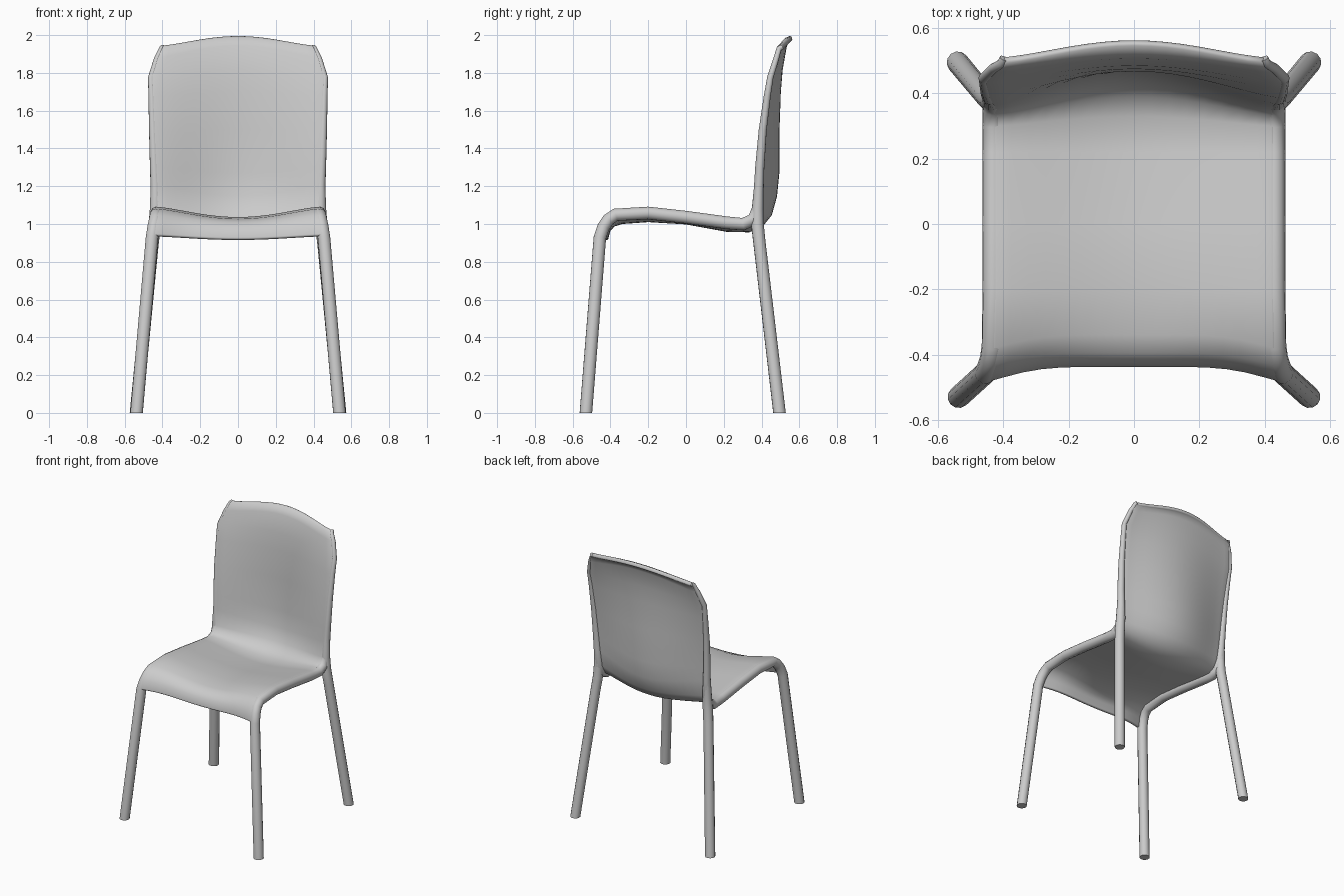
import bpy, bmesh
from mathutils import Vector

if "Cube" in bpy.data.objects:
    bpy.data.objects.remove(bpy.data.objects["Cube"])

# Shell stations from the front lip to the top of the back:
# half width, centre (y, z), edge (y, z)
ROWS = [
    (.455, -.44, .92, -.488, .94), (.446, -.425, .975, -.467, 1.0),
    (.438, -.395, 1.01, -.435, 1.047), (.433, -.34, 1.027, -.38, 1.082),
    (.43, -.2, 1.037, -.2, 1.092), (.43, 0, 1.025, 0, 1.07),
    (.43, .22, .985, .22, 1.04), (.43, .33, .983, .30, 1.033),
    (.43, .39, 1.01, .332, 1.047), (.432, .43, 1.06, .35, 1.09),
    (.437, .455, 1.15, .36, 1.2), (.442, .467, 1.27, .366, 1.3),
    (.45, .468, 1.5, .385, 1.5), (.456, .475, 1.7, .412, 1.68),
    (.46, .485, 1.82, .43, 1.78), (.43, .507, 1.945, .463, 1.88),
    (.405, .525, 1.985, .48, 1.935), (.398, .555, 1.998, .50, 1.948),
]
COLS = 16


def add_mesh(name, bm):
    mesh = bpy.data.meshes.new(name)
    bm.to_mesh(mesh)
    bm.free()
    obj = bpy.data.objects.new(name, mesh)
    bpy.context.collection.objects.link(obj)
    return obj


def smooth(obj, angle=0.9):
    bpy.ops.object.select_all(action='DESELECT')
    bpy.context.view_layer.objects.active = obj
    obj.select_set(True)
    bpy.ops.object.shade_smooth_by_angle(angle=angle)


def tube(name, points, radii, sides=4):
    """Round tube along a path, converted to mesh and mirrored in x."""
    cu = bpy.data.curves.new(name, 'CURVE')
    cu.dimensions = '3D'
    cu.bevel_depth = 1
    cu.bevel_resolution = sides
    cu.use_fill_caps = True
    sp = cu.splines.new('POLY')
    sp.points.add(len(points) - 1)
    for p, co, r in zip(sp.points, points, radii):
        p.co = (*co, 1)
        p.radius = r
    obj = bpy.data.objects.new(name, cu)
    bpy.context.collection.objects.link(obj)
    bpy.ops.object.select_all(action='DESELECT')
    bpy.context.view_layer.objects.active = obj
    obj.select_set(True)
    bpy.ops.object.convert(target='MESH')
    obj = bpy.context.object
    for v in obj.data.vertices:      # flat feet
        if v.co.z < .05:
            v.co.z = 0
    smooth(obj)
    obj.modifiers.new('mirror', 'MIRROR').use_mirror_merge = False
    return obj


# Seat and back: one curved sheet, dished across its width
bm = bmesh.new()
grid = []
for hw, cy, cz, ey, ez in ROWS:
    line = []
    for j in range(COLS + 1):
        t = 2 * j / COLS - 1
        w = t * t * (1.6 - .6 * t * t)
        wy = w ** 3 if cy < -.3 else w
        line.append(bm.verts.new((t * hw, cy + (ey - cy) * wy, cz + (ez - cz) * w)))
    grid.append(line)
for a, b in zip(grid, grid[1:]):
    for j in range(COLS):
        bm.faces.new((a[j], a[j + 1], b[j + 1], b[j]))
shell = add_mesh('seat_and_back_shell', bm)
sol = shell.modifiers.new('thickness', 'SOLIDIFY')
sol.thickness = .027
sol.offset = -1
sol.use_even_offset = True
bev = shell.modifiers.new('rounded_rim', 'BEVEL')
bev.width = .011
bev.segments = 3
bev.limit_method = 'ANGLE'
bev.angle_limit = 1.1
smooth(shell)

# Front leg that bends into the seat edge and runs up the side of the back
path, radii = [(.537, -.53, 0)], [.034]
for i, (hw, cy, cz, ey, ez) in enumerate(ROWS):
    r = .034 if i < 9 else .03 if i == 9 else .026 - .016 * (ez - 1.2)
    p, n = ROWS[max(i - 1, 0)], ROWS[min(i + 1, len(ROWS) - 1)]
    d = Vector((n[3] - p[3], n[4] - p[4])).normalized()
    path.append((hw, ey + d.y * r, ez - d.x * r))
    radii.append(r)
tube('front_leg_and_side_rim', path, radii)

# Rear leg merging into the side rim
tube('rear_leg',
     [(.54, .495, 0), (.452, .389, .9), (.44, .378, 1.0), (.436, .379, 1.08),
      (.438, .385, 1.2), (.442, .391, 1.3)],
     [.034, .033, .034, .031, .025, .022])
